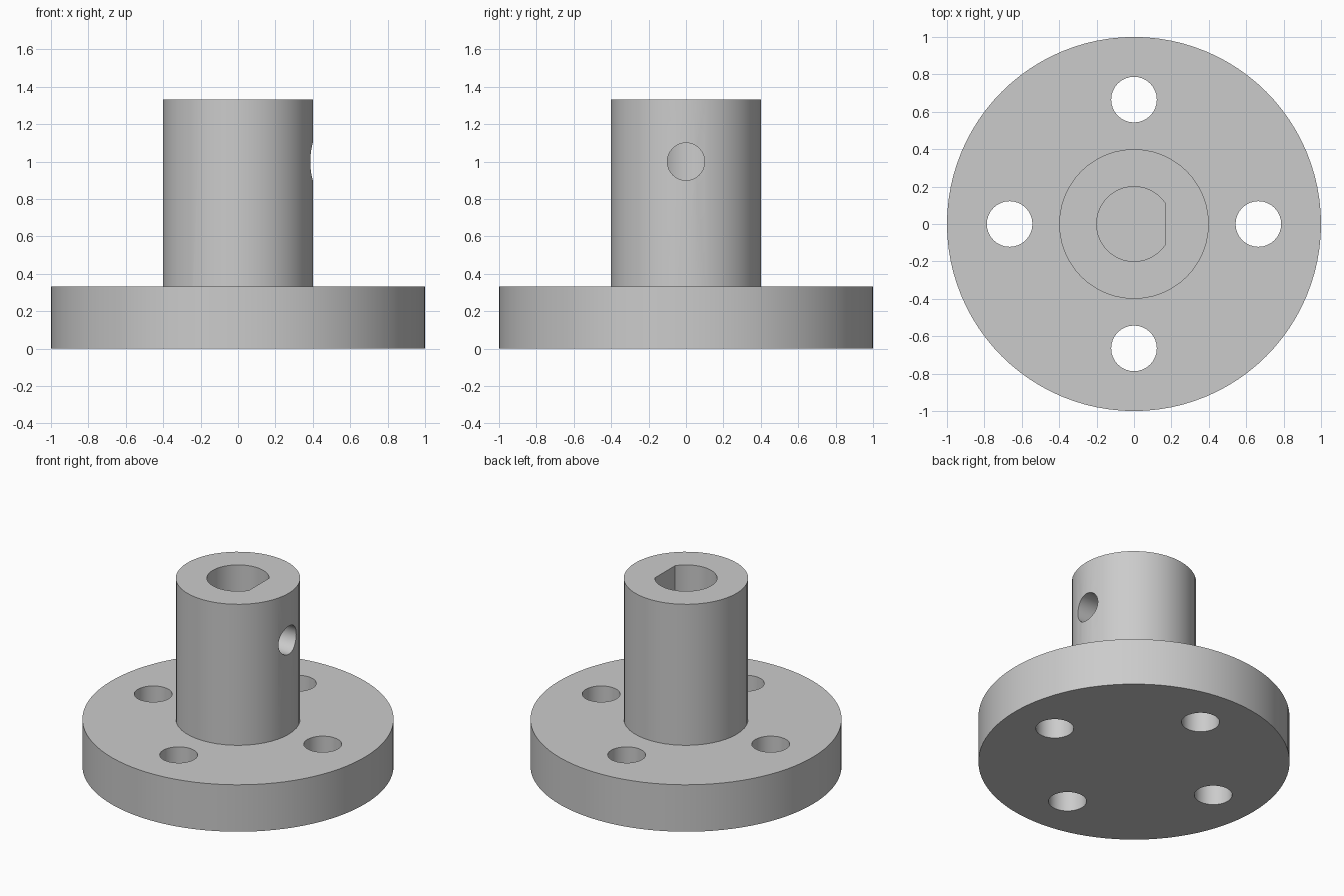
import bpy
import bmesh
from math import cos, sin, pi, acos, radians
from mathutils import Matrix

cube = bpy.data.objects.get("Cube")
if cube:
    bpy.data.objects.remove(cube, do_unlink=True)

FLANGE_TOP, BOSS_TOP = 0.333, 1.333

grey = bpy.data.materials.new("light grey metal")
grey.use_nodes = True
grey.diffuse_color = (0.6, 0.6, 0.6, 1)
grey.node_tree.nodes["Principled BSDF"].inputs["Base Color"].default_value = (0.6, 0.6, 0.6, 1)


def circle(radius, count, cx=0.0, cy=0.0):
    return [(cx + radius * cos(2 * pi * i / count), cy + radius * sin(2 * pi * i / count))
            for i in range(count)]


def prism(name, outline, z0, z1, matrix=Matrix()):
    """Extrude a closed outline from z0 to z1."""
    bm = bmesh.new()
    face = bm.faces.new([bm.verts.new((x, y, z0)) for x, y in outline])
    extruded = bmesh.ops.extrude_face_region(bm, geom=[face])["geom"]
    top = [v for v in extruded if isinstance(v, bmesh.types.BMVert)]
    bmesh.ops.translate(bm, verts=top, vec=(0, 0, z1 - z0))
    bmesh.ops.recalc_face_normals(bm, faces=bm.faces)
    bm.transform(matrix)
    mesh = bpy.data.meshes.new(name)
    bm.to_mesh(mesh)
    bm.free()
    mesh.materials.append(grey)
    obj = bpy.data.objects.new(name, mesh)
    bpy.context.collection.objects.link(obj)
    return obj


def boolean(target, tool, operation="DIFFERENCE"):
    """Apply a boolean and remove the tool object."""
    mod = target.modifiers.new("boolean", "BOOLEAN")
    mod.operation, mod.solver, mod.object = operation, "EXACT", tool
    bpy.context.view_layer.objects.active = target
    bpy.ops.object.modifier_apply(modifier=mod.name)
    bpy.data.objects.remove(tool, do_unlink=True)


# Flange disc joined with the central boss
hub = prism("flanged_hub", circle(1.0, 96), 0, FLANGE_TOP)
boolean(hub, prism("boss", circle(0.4, 48), FLANGE_TOP - 0.1, BOSS_TOP), "UNION")

# Four bolt holes through the flange
for i in range(4):
    a = i * pi / 2
    hole = circle(0.122, 32, 0.665 * cos(a), 0.665 * sin(a))
    boolean(hub, prism("bolt_hole", hole, -0.1, FLANGE_TOP + 0.1))

# Blind D-shaped shaft bore, flat towards +x
half = acos(0.165 / 0.2)
steps = 36
bore = [(0.2 * cos(a), 0.2 * sin(a))
        for a in (half + (2 * pi - 2 * half) * i / steps for i in range(steps + 1))]
boolean(hub, prism("shaft_bore", bore, FLANGE_TOP, BOSS_TOP + 0.1))

# Set screw hole from the +x side into the bore
sideways = Matrix.Translation((0, 0, 1.0)) @ Matrix.Rotation(pi / 2, 4, "Y")
boolean(hub, prism("set_screw_hole", circle(0.1, 32), 0.05, 0.5, sideways))

# Smooth round walls, sharp rims
bpy.ops.object.select_all(action="DESELECT")
hub.select_set(True)
bpy.context.view_layer.objects.active = hub
bpy.ops.object.shade_smooth_by_angle(angle=radians(30))
